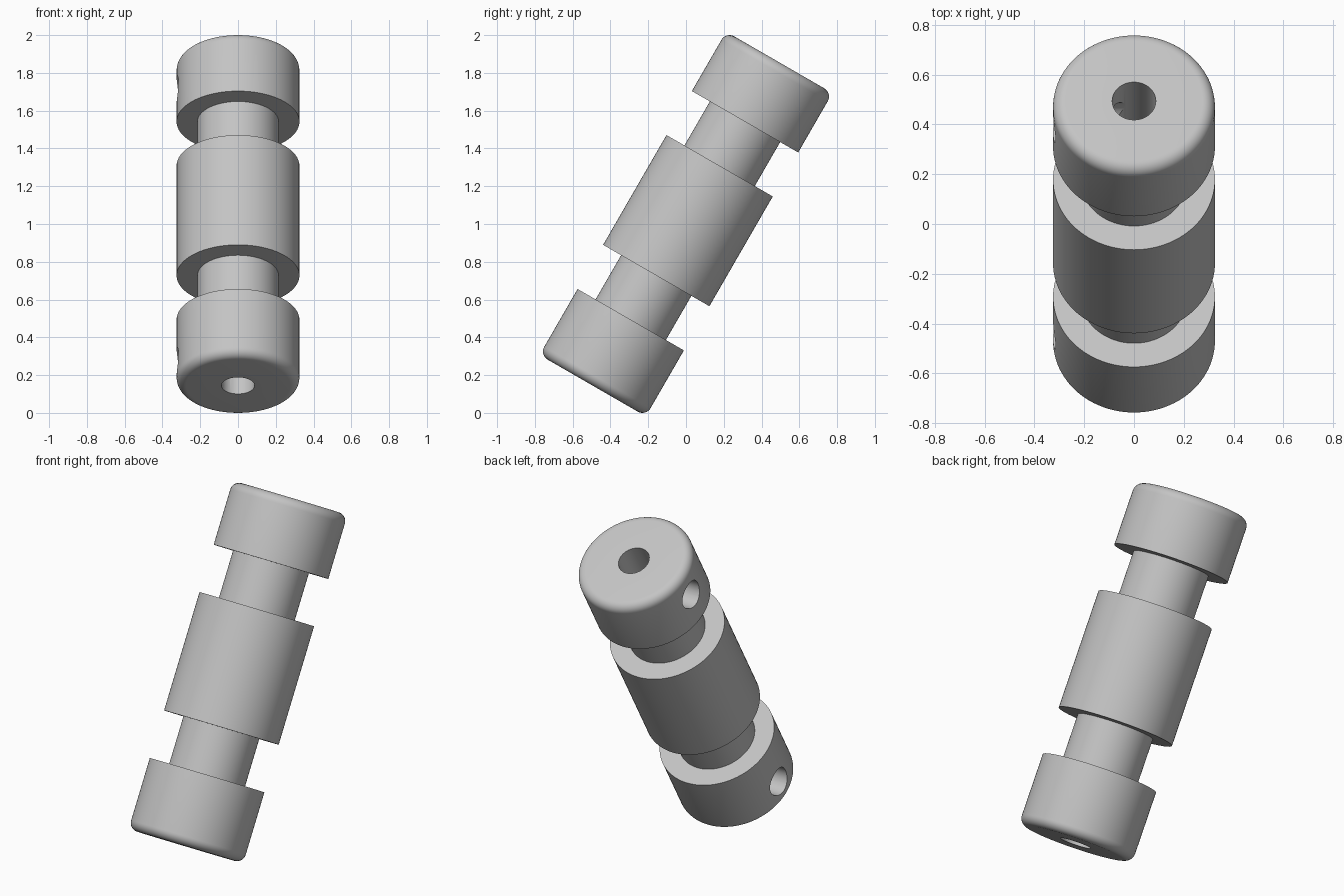
import bpy, bmesh, math
from mathutils import Matrix, Vector

cube = bpy.data.objects.get("Cube")
if cube:
    bpy.data.objects.remove(cube, do_unlink=True)

SEGMENTS = 96
BODY_R, NECK_R, BORE_R, SCREW_R = 0.325, 0.215, 0.0875, 0.08
HALF, FILLET = 0.988, 0.05

grey = bpy.data.materials.new("plain grey")
grey.use_nodes = True
colour = (0.55, 0.55, 0.55, 1)
grey.diffuse_color = colour
grey.node_tree.nodes["Principled BSDF"].inputs["Base Color"].default_value = colour


def add_object(name, bm):
    mesh = bpy.data.meshes.new(name)
    bm.to_mesh(mesh)
    bm.free()
    mesh.materials.append(grey)
    obj = bpy.data.objects.new(name, mesh)
    bpy.context.collection.objects.link(obj)
    return obj


def rounded_corner(end, start, steps=8):
    """Fillet points (radius, height) at one end of the body."""
    points = []
    for i in range(steps + 1):
        a = math.radians(start + 90 * i / steps)
        points.append((BODY_R - FILLET + FILLET * math.cos(a),
                       end * (HALF - FILLET) + FILLET * math.sin(a)))
    return points


# Closed profile: bore, rounded ends, collars, necks and sleeve
profile = [(BORE_R, -HALF)] + rounded_corner(-1, -90)
profile += [(BODY_R, -0.585), (NECK_R, -0.585), (NECK_R, -0.315), (BODY_R, -0.315),
            (BODY_R, 0.356), (NECK_R, 0.356), (NECK_R, 0.625), (BODY_R, 0.625)]
profile += rounded_corner(1, 0) + [(BORE_R, HALF)]

# Revolve the profile into the coupling body
bm = bmesh.new()
rings = []
for i in range(SEGMENTS):
    a = math.tau * i / SEGMENTS
    rings.append([bm.verts.new((r * math.cos(a), r * math.sin(a), z)) for r, z in profile])
for i in range(SEGMENTS):
    this, following = rings[i], rings[(i + 1) % SEGMENTS]
    for j in range(len(profile)):
        k = (j + 1) % len(profile)
        bm.faces.new((this[j], following[j], following[k], this[k]))
bmesh.ops.recalc_face_normals(bm, faces=bm.faces)
body = add_object("coupling_body", bm)

# Radial screw holes from the side into the bore
bm = bmesh.new()
for height in (0.815, -0.845):
    bmesh.ops.create_cone(bm, cap_ends=True, segments=48, radius1=SCREW_R, radius2=SCREW_R,
                          depth=0.5, matrix=Matrix.Translation(Vector((-0.26, 0, height)))
                          @ Matrix.Rotation(math.pi / 2, 4, 'Y'))
cutter = add_object("screw_hole_cutter", bm)
cutter.hide_render = True

cut = body.modifiers.new("screw_holes", 'BOOLEAN')
cut.operation = 'DIFFERENCE'
cut.solver = 'EXACT'
cut.object = cutter
bpy.ops.object.select_all(action='DESELECT')
body.select_set(True)
bpy.context.view_layer.objects.active = body
bpy.ops.object.modifier_apply(modifier=cut.name)
bpy.data.objects.remove(cutter, do_unlink=True)
bpy.ops.object.shade_smooth_by_angle(angle=math.radians(30))

# Lean the whole coupling backwards
body.rotation_euler = (math.radians(-30), 0, 0)
body.location = (0, 0, 1)
